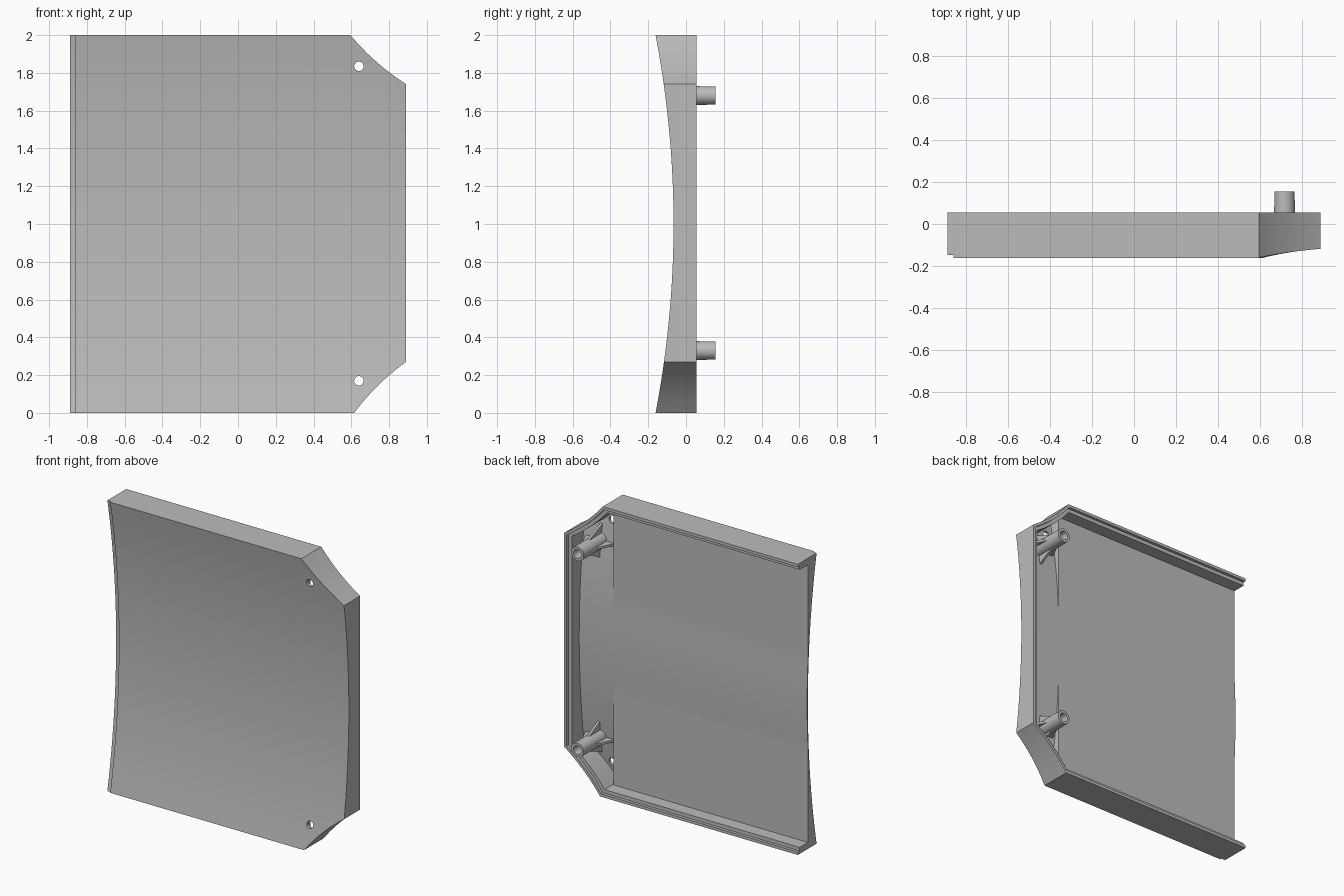
import bpy, bmesh, math
from mathutils import Vector, Matrix

if "Cube" in bpy.data.objects:
    bpy.data.objects.remove(bpy.data.objects["Cube"])

BACK = 0.055      # plane of the open back
SKIN = 0.02       # thickness of the curved front
FLOOR = -0.054    # flat inner floor level
STEP_X = 0.59     # where the boss pocket begins

grey = bpy.data.materials.new("plain_grey")
grey.use_nodes = True
grey.diffuse_color = (0.5, 0.5, 0.5, 1)
grey.node_tree.nodes["Principled BSDF"].inputs["Base Color"].default_value = (0.5, 0.5, 0.5, 1)


def finish(name, bm):
    bmesh.ops.recalc_face_normals(bm, faces=bm.faces)
    mesh = bpy.data.meshes.new(name)
    bm.to_mesh(mesh)
    bm.free()
    mesh.materials.append(grey)
    ob = bpy.data.objects.new(name, mesh)
    bpy.context.collection.objects.link(ob)
    return ob


def prism(name, pts, axis, a, b):
    """Extrude a 2D outline: (x, z) along y, or (y, z) along x."""
    bm = bmesh.new()
    place = (lambda p: (p[0], a, p[1])) if axis == "y" else (lambda p: (a, p[0], p[1]))
    face = bm.faces.new([bm.verts.new(place(p)) for p in pts])
    ext = bmesh.ops.extrude_face_region(bm, geom=[face])
    move = Vector((0, b - a, 0)) if axis == "y" else Vector((b - a, 0, 0))
    bmesh.ops.translate(bm, vec=move, verts=[v for v in ext["geom"] if isinstance(v, bmesh.types.BMVert)])
    return finish(name, bm)


def activate(ob):
    bpy.ops.object.select_all(action="DESELECT")
    ob.select_set(True)
    bpy.context.view_layer.objects.active = ob


def boolean(ob, tool, operation="DIFFERENCE"):
    activate(ob)
    mod = ob.modifiers.new("cut", "BOOLEAN")
    mod.operation, mod.object, mod.solver = operation, tool, "EXACT"
    bpy.ops.object.modifier_apply(modifier=mod.name)
    bpy.data.objects.remove(tool)


def front(z):
    return -0.066 - 0.095 * (z - 1) ** 2


def bowed(p, q, bow=0.015, n=6):
    """Corner cut from p to q, bowed slightly inward."""
    p, q = Vector(p), Vector(q)
    d = (q - p).normalized()
    side = Vector((-d.y, d.x))
    return [p.lerp(q, i / n) + side * bow * 4 * (i / n) * (1 - i / n) for i in range(n + 1)]


def outline(d, left):
    """Panel outline inset by d on all but the open end."""
    k = d * 0.414
    return ([(left, d)] + bowed((0.615 - k, d), (0.89 - d, 0.27 + k))
            + bowed((0.89 - d, 1.74 - k), (0.595 - k, 2 - d)) + [(left, 2 - d)])


def curve_profile(height, end, low=-0.5, high=2.5, n=72):
    zs = [low + (high - low) * i / n for i in range(n + 1)]
    return [(height(z), z) for z in zs] + [(end, high), (end, low)]


def hollow(height, inset, left, start):
    """Cavity tool: floor curve limited to the inset outline."""
    tool = prism("cavity", curve_profile(height, 0.4), "x", start, 1.2)
    boolean(tool, prism("limit", outline(inset, left), "y", -0.6, 0.3), "INTERSECT")
    return tool


# Curved front panel with its side walls
shell = prism("panel_shell", outline(0, -0.89), "y", -0.4, BACK)
boolean(shell, prism("front_cut", curve_profile(front, -0.9), "x", -1.3, 1.3))
boolean(shell, prism("edge_step", curve_profile(lambda z: front(z) + 0.012, -0.9), "x", -1.3, -0.86))

# Hollow back, deeper pocket and stepped rim
boolean(shell, hollow(lambda z: max(FLOOR, front(z) + SKIN), 0.045, -1.1, -1.2))
boolean(shell, hollow(lambda z: front(z) + SKIN, 0.045, 0.3, STEP_X))
boolean(shell, prism("rim_step", outline(0.02, -1.1), "y", 0.035, 0.4))

# Small holes through the front
for z in (0.17, 1.835):
    ring = [(0.64 + 0.025 * math.cos(i * math.tau / 24), z + 0.025 * math.sin(i * math.tau / 24))
            for i in range(24)]
    boolean(shell, prism("hole", ring, "y", -0.5, 0.5))


def boss(name, x, z):
    """Tapered hollow screw post."""
    bm = bmesh.new()
    profile = [(0, -0.097), (0.052, -0.097), (0.048, 0.155), (0.03, 0.155), (0.026, 0.04), (0, 0.04)]
    vs = [bm.verts.new((r, y, 0)) for r, y in profile]
    edges = [bm.edges.new(e) for e in zip(vs, vs[1:])]
    bmesh.ops.spin(bm, geom=vs + edges, cent=(0, 0, 0), axis=(0, 1, 0), angle=math.tau, steps=32)
    bmesh.ops.remove_doubles(bm, verts=bm.verts, dist=0.0001)
    bmesh.ops.translate(bm, vec=(x, 0, z), verts=bm.verts)
    return finish(name, bm)


def rib(name, x, z, angle):
    """Slanted gusset beside a post."""
    bm = bmesh.new()
    dx, dz = math.cos(angle), math.sin(angle)
    near, far = 0.035, 0.115
    pts = [(near, front(z + dz * near) + 0.01), (far, front(z + dz * far) + 0.01),
           (0.05, 0.04), (near, 0.04)]
    across = Vector((-dz, 0, dx)) * 0.008
    rows = [[bm.verts.new(Vector((x + dx * r, y, z + dz * r)) + across * s) for r, y in pts] for s in (-1, 1)]
    for row in rows:
        bm.faces.new(row)
    for i in range(4):
        j = (i + 1) % 4
        bm.faces.new((rows[0][i], rows[0][j], rows[1][j], rows[1][i]))
    return finish(name, bm)


# Screw posts and their ribs
smooth = [shell]
for label, z in (("lower", 0.33), ("upper", 1.68)):
    smooth.append(boss(label + "_post", 0.718, z))
    for i in range(4):
        rib(f"{label}_post_rib_{i + 1}", 0.718, z, i * math.pi / 2)

for ob in smooth:
    activate(ob)
    bpy.ops.object.shade_smooth_by_angle(angle=math.radians(25))
